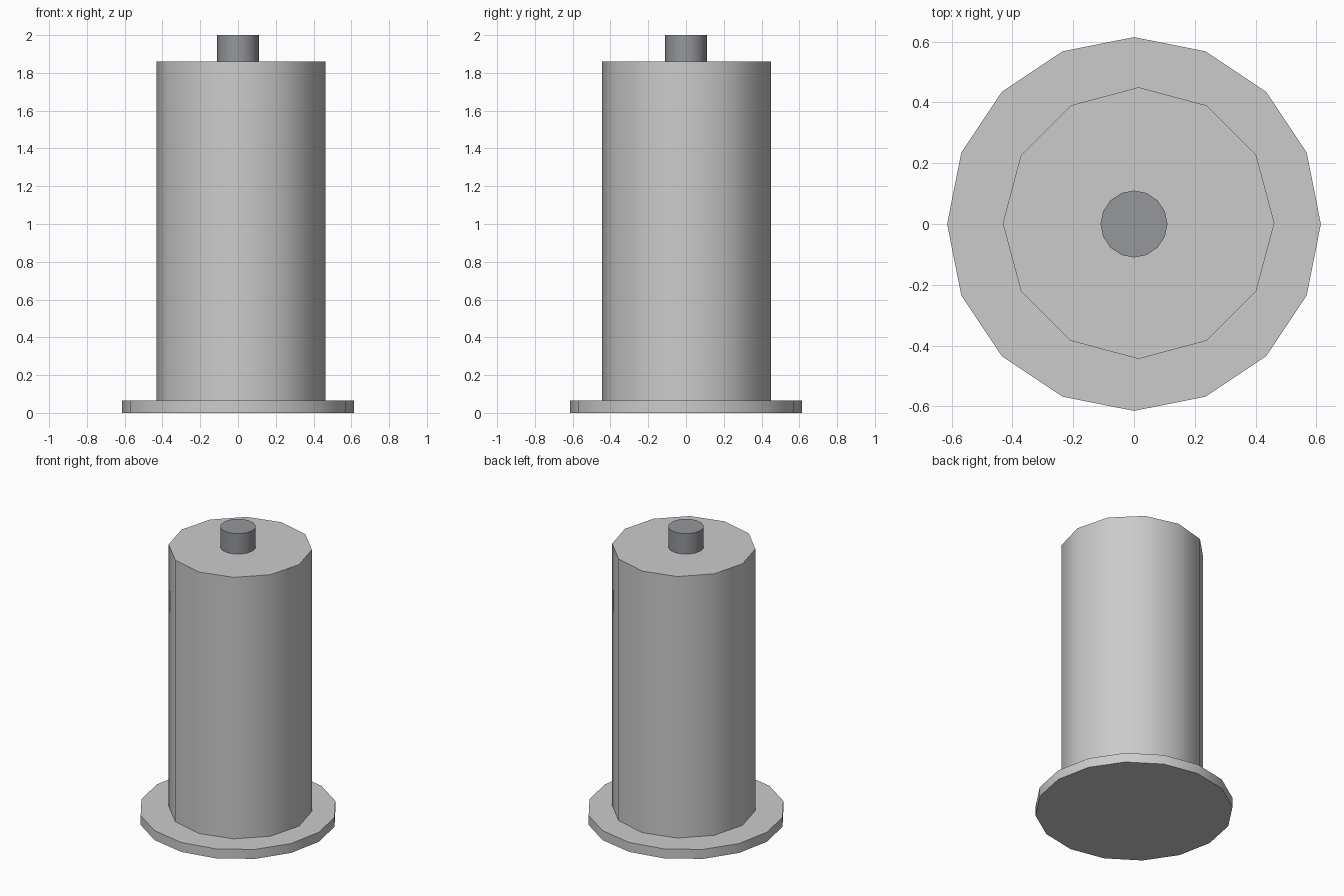
import bpy
import math

if "Cube" in bpy.data.objects:
    bpy.data.objects.remove(bpy.data.objects["Cube"])


def cylinder(name, sides, radius, z0, z1, x=0.0, y=0.0):
    bpy.ops.mesh.primitive_cylinder_add(
        vertices=sides, radius=radius, depth=z1 - z0,
        location=(x, y, (z0 + z1) / 2))
    obj = bpy.context.object
    obj.name = name
    bpy.ops.object.shade_smooth_by_angle(angle=math.radians(40))
    return obj


# Wide base flange
cylinder("base_flange", 16, 0.615, 0.0, 0.065)

# Tall main body, slightly off centre
cylinder("body", 12, 0.447, 0.065, 1.86, x=0.015, y=0.003)

# Dark pin on top
pin = cylinder("top_pin", 16, 0.11, 1.86, 2.0)
dark = bpy.data.materials.new("dark_metal")
dark.diffuse_color = (0.30, 0.31, 0.33, 1.0)
dark.use_nodes = True
dark.node_tree.nodes["Principled BSDF"].inputs["Base Color"].default_value = dark.diffuse_color
pin.data.materials.append(dark)
